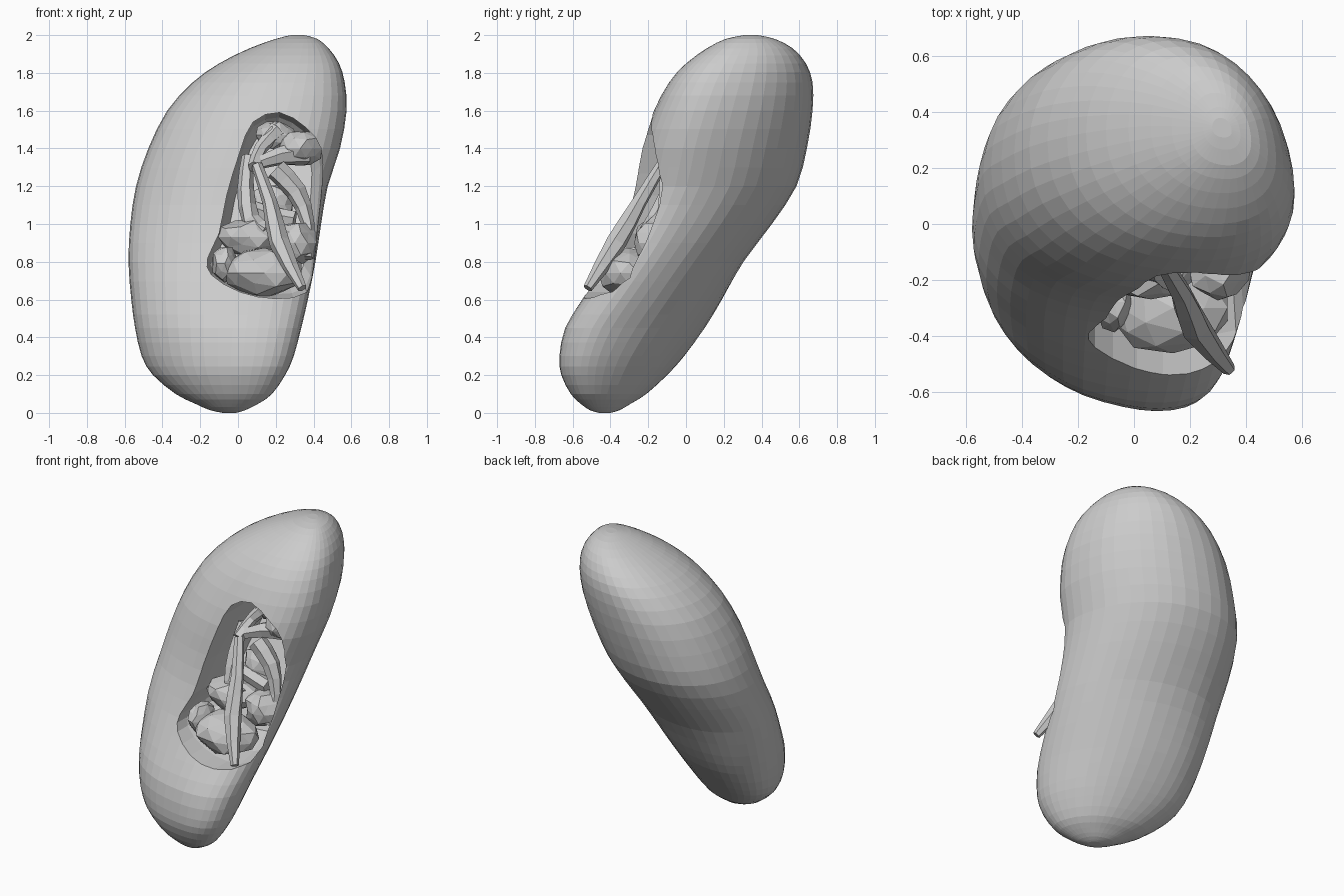
import bpy, bmesh, math, random
from mathutils import Vector, Matrix

if "Cube" in bpy.data.objects:
    bpy.data.objects.remove(bpy.data.objects["Cube"])

random.seed(4)
SEG = 40


def new_object(name, bm):
    bmesh.ops.recalc_face_normals(bm, faces=bm.faces)
    me = bpy.data.meshes.new(name)
    bm.to_mesh(me)
    bm.free()
    ob = bpy.data.objects.new(name, me)
    bpy.context.collection.objects.link(ob)
    return ob


def loft(name, rings):
    bm = bmesh.new()
    vs = [[bm.verts.new(p) for p in r] for r in rings]
    n = len(rings[0])
    for a, b in zip(vs, vs[1:]):
        for i in range(n):
            j = (i + 1) % n
            bm.faces.new((a[i], a[j], b[j], b[i]))
    bm.faces.new(vs[0][::-1])
    bm.faces.new(vs[-1])
    return new_object(name, bm)


def spline(p, steps, closed=False):
    n = len(p)
    out = []
    get = (lambda i: p[i % n]) if closed else (lambda i: p[max(0, min(n - 1, i))])
    for i in range(n if closed else n - 1):
        for k in range(steps):
            t = k / steps
            out.append([0.5 * (2 * b + (c - a) * t + (2 * a - 5 * b + 4 * c - d) * t * t
                               + (3 * b - a - 3 * c + d) * t ** 3)
                        for a, b, c, d in zip(get(i - 1), get(i), get(i + 1), get(i + 2))])
    return out if closed else out + [list(p[-1])]


# Bean-shaped body: horizontal slices as (z, left, right, front, back)
SLICES = [
    (0.00, -0.08, -0.01, -0.46, -0.40), (0.015, -0.15, 0.04, -0.51, -0.35),
    (0.05, -0.23, 0.11, -0.56, -0.29), (0.10, -0.33, 0.18, -0.61, -0.21),
    (0.20, -0.45, 0.25, -0.66, -0.10), (0.30, -0.51, 0.295, -0.67, -0.01),
    (0.45, -0.545, 0.335, -0.64, 0.10), (0.60, -0.565, 0.37, -0.55, 0.19),
    (0.80, -0.58, 0.41, -0.42, 0.305), (1.00, -0.57, 0.44, -0.33, 0.455),
    (1.20, -0.54, 0.475, -0.275, 0.585), (1.40, -0.475, 0.54, -0.24, 0.64),
    (1.60, -0.375, 0.575, -0.17, 0.67), (1.75, -0.24, 0.565, -0.09, 0.67),
    (1.85, -0.10, 0.535, 0.0, 0.635), (1.93, 0.06, 0.48, 0.11, 0.565),
    (1.98, 0.20, 0.42, 0.21, 0.47), (2.00, 0.28, 0.35, 0.31, 0.38)]


def soft(v):
    return math.copysign(abs(v) ** 0.93, v)


def mix(a, b, t):
    return a + (b - a) * max(0.0, min(1.0, t))


rings = []
for z, l, r, f, b in spline(SLICES, 2):
    ring = []
    # the slices lean: more near the bottom, mostly on the right at the top
    lean_l, lean_r = mix(0.45, 0.05, (z - 0.25) / 0.6), mix(0.5, 0.33, (z - 0.3) / 0.9)
    for i in range(SEG):
        t = 2 * math.pi * i / SEG
        skew = mix(lean_l, lean_r, (1 + math.cos(t)) / 2)
        ring.append(((l + r) / 2 + (r - l) / 2 * soft(math.cos(t)),
                     (f + b) / 2 + (b - f) / 2 * soft(math.sin(t - skew)), z))
    rings.append(ring)
body = loft("organ_body", rings)

# Opening on the front right side, cut along the leaning axis
OPENING = [(0.01, 1.38), (0.08, 1.54), (0.22, 1.59), (0.36, 1.51), (0.44, 1.40),
           (0.445, 1.22), (0.425, 1.00), (0.405, 0.80), (0.365, 0.64), (0.20, 0.605),
           (0.01, 0.64), (-0.14, 0.73), (-0.16, 0.82), (-0.10, 0.95), (-0.06, 1.15)]
outline = spline(OPENING, 2, True)


def axis_y(z):
    return 0.05 + 0.5 * (z - 1)


def opening_ring(scale, depth=None):
    pts = []
    for x, z in outline:
        x2, z2 = 0.16 + (x - 0.16) * scale, 1.08 + (z - 1.08) * scale
        pts.append((x2, -1.2 if depth is None else axis_y(z2) + depth, z2))
    return pts


cutter = loft("opening_cutter", [opening_ring(1), opening_ring(1, -0.25),
                                 opening_ring(0.95, -0.10), opening_ring(0.80, 0.02)])
cutter.hide_render = True
cutter.hide_viewport = True
mod = body.modifiers.new("opening", "BOOLEAN")
mod.operation = "DIFFERENCE"
mod.solver = "EXACT"
mod.object = cutter


# Vessels: tapered tubes with few sides
def tube(name, pts, radii, sides=6):
    path = spline([tuple(p) + (r,) for p, r in zip(pts, radii)], 2)
    rs = []
    for i, p in enumerate(path):
        d = (Vector(path[min(i + 1, len(path) - 1)][:3])
             - Vector(path[max(i - 1, 0)][:3])).normalized()
        u = d.cross(Vector((0, 1, 0.3))).normalized()
        v = d.cross(u)
        rs.append([Vector(p[:3]) + p[3] * (u * math.cos(a) + v * math.sin(a))
                   for a in (2 * math.pi * k / sides for k in range(sides))])
    return loft(name, rs)


tube("main_duct", [(0.10, -0.13, 1.31), (0.17, -0.25, 1.11), (0.22, -0.37, 0.90), (0.34, -0.52, 0.66)],
     [0.03, 0.04, 0.055, 0.025])
tube("right_vessel", [(0.20, -0.08, 1.29), (0.31, -0.09, 1.17), (0.37, -0.13, 1.00), (0.37, -0.20, 0.82)],
     [0.06, 0.055, 0.035, 0.03])
tube("left_vessel", [(0.05, -0.02, 1.36), (0.04, -0.09, 1.18), (0.07, -0.16, 1.02), (0.15, -0.20, 0.96)],
     [0.03, 0.045, 0.05, 0.05])
tube("upper_branch", [(0.09, -0.12, 1.30), (0.12, -0.02, 1.40), (0.21, 0.02, 1.50)], [0.04, 0.035, 0.05])
tube("cross_branch", [(0.08, -0.10, 1.31), (0.22, -0.05, 1.36), (0.36, 0.0, 1.38)], [0.03, 0.05, 0.07])
tube("middle_branch", [(0.04, -0.10, 1.10), (0.15, -0.08, 1.05), (0.30, -0.10, 1.02)], [0.04, 0.05, 0.05])


# Faceted inner lobes filling the cavity
def lobe(name, centre, size):
    bm = bmesh.new()
    bmesh.ops.create_icosphere(bm, subdivisions=2, radius=1)
    for v in bm.verts:
        v.co *= random.uniform(0.86, 1.06)
    bm.transform(Matrix.Translation(centre) @ Matrix.Diagonal((*size, 1)))
    new_object(name, bm)


lobe("upper_lobe", (0.33, 0.02, 1.40), (0.12, 0.12, 0.10))
lobe("top_lobe", (0.20, 0.08, 1.47), (0.11, 0.12, 0.08))
lobe("centre_lobe", (0.18, 0.0, 1.10), (0.13, 0.10, 0.12))
lobe("left_lobe", (0.06, -0.14, 0.93), (0.17, 0.14, 0.10))
lobe("right_lobe", (0.30, -0.15, 0.90), (0.12, 0.13, 0.12))
lobe("lower_lobe", (0.14, -0.30, 0.74), (0.23, 0.17, 0.13))
lobe("lower_left_lobe", (-0.07, -0.28, 0.79), (0.07, 0.11, 0.10))
